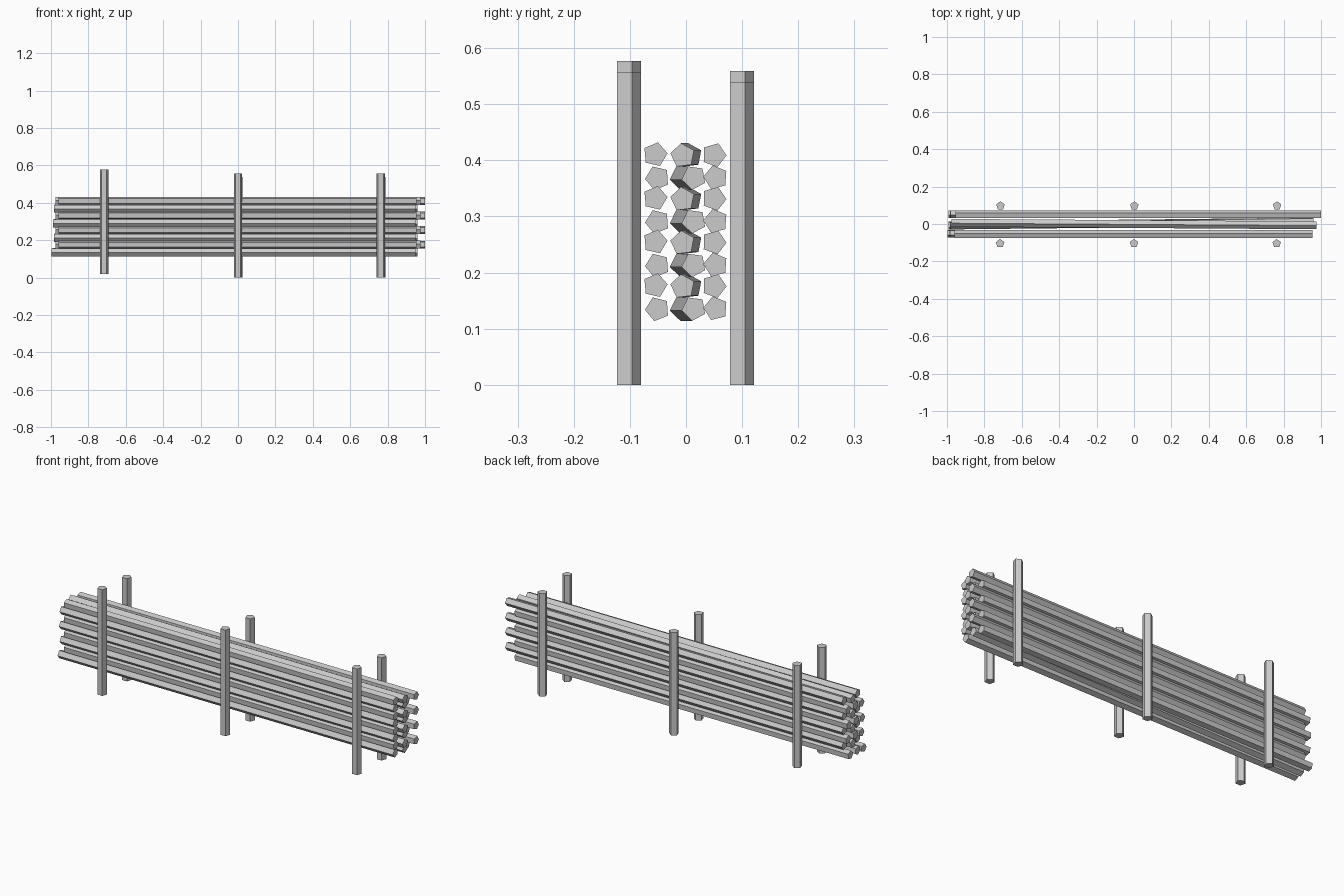
import bpy
from math import cos, sin, pi, radians
from mathutils import Vector

if "Cube" in bpy.data.objects:
    bpy.data.objects.remove(bpy.data.objects["Cube"])


def prism(name, start, end, radius, u, v, angle, sides=5):
    """Flat-faced bar between two points; cross-section lies in axes u, v."""
    verts = []
    for centre in (Vector(start), Vector(end)):
        for i in range(sides):
            a = radians(angle) + 2 * pi * i / sides
            verts.append(centre + radius * (cos(a) * Vector(u) + sin(a) * Vector(v)))
    faces = [(i, (i + 1) % sides, (i + 1) % sides + sides, i + sides) for i in range(sides)]
    faces += [tuple(reversed(range(sides))), tuple(range(sides, 2 * sides))]
    mesh = bpy.data.meshes.new(name)
    mesh.from_pydata(verts, [], faces)
    obj = bpy.data.objects.new(name, mesh)
    bpy.context.collection.objects.link(obj)
    return obj


X, Y, Z = (1, 0, 0), (0, 1, 0), (0, 0, 1)

# Upright posts: three pairs, the left pair sits slightly higher
for place, x, lift in (("left", -0.716, 0.02), ("middle", 0.0, 0.0), ("right", 0.763, 0.0)):
    prism(f"{place}_front_post", (x, -0.104, lift), (x, -0.104, 0.557 + lift), 0.0238, X, Y, 90)
    prism(f"{place}_back_post", (x + 0.002, 0.0975, lift), (x + 0.002, 0.0975, 0.539 + lift),
          0.0238, X, Y, 90)

# Stacked rails: four courses, each with an upper and a lower rail per column
# (column, level, y at left end, y at right end, z, x start, x end, section angle)
layout = (
    ("front", "upper", -0.055, -0.055, 0.177, -0.960, 0.955, 5),
    ("front", "lower", -0.051, -0.051, 0.135, -0.985, 0.950, 184),
    ("middle", "upper", 0.007, -0.006, 0.175, -0.975, 0.975, 97),
    ("middle", "lower", -0.007, 0.014, 0.136, -0.980, 0.960, 190),
    ("back", "upper", 0.050, 0.050, 0.176, -0.955, 1.000, -2),
    ("back", "lower", 0.053, 0.053, 0.136, -0.980, 0.945, 176),
)
shift = (-0.012, 0.0, -0.004, 0.0)
for course in range(4):
    dz = course * 0.0778
    for column, level, y0, y1, z, x0, x1, angle in layout:
        s = shift[course] if level == "lower" else 0.0
        prism(f"{column}_{level}_rail_{course + 1}", (x0 + s, y0, z + dz), (x1, y1, z + dz),
              0.0222, Y, Z, angle)
